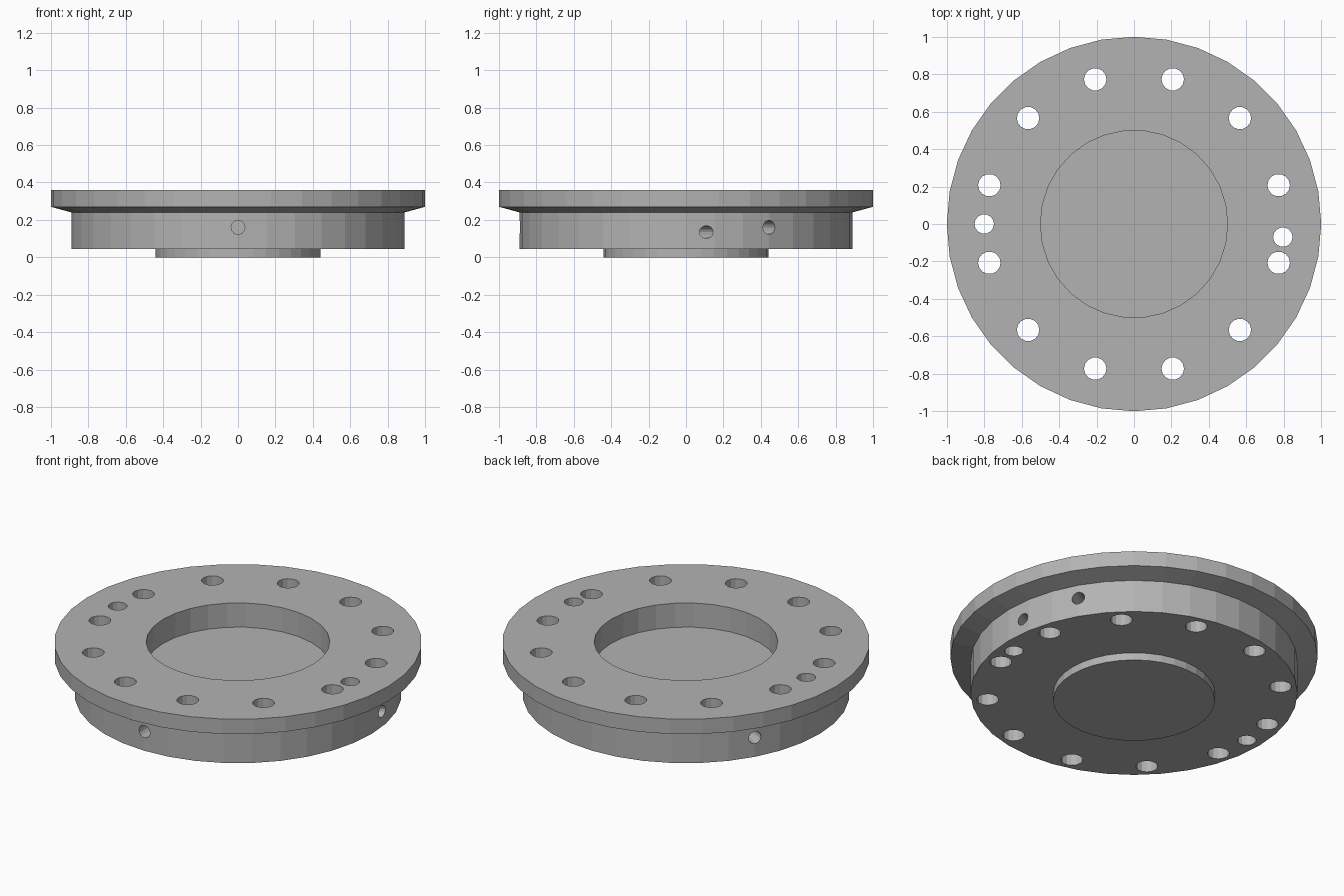
import bpy, bmesh
from math import cos, sin, pi, radians
from mathutils import Vector

cube = bpy.data.objects.get("Cube")
if cube:
    bpy.data.objects.remove(cube, do_unlink=True)

# Single metal colour
metal = bpy.data.materials.new("grey metal")
metal.use_nodes = True
metal.diffuse_color = (0.45, 0.45, 0.45, 1)
metal.node_tree.nodes["Principled BSDF"].inputs["Base Color"].default_value = metal.diffuse_color


def link(name, bm):
    bmesh.ops.recalc_face_normals(bm, faces=bm.faces)
    mesh = bpy.data.meshes.new(name)
    bm.to_mesh(mesh)
    bm.free()
    mesh.materials.append(metal)
    obj = bpy.data.objects.new(name, mesh)
    bpy.context.collection.objects.link(obj)
    return obj


def turned(name, profile, sides):
    """Closed solid of revolution from (radius, height) points."""
    bm = bmesh.new()
    rings = [[bm.verts.new((r * cos(2 * pi * i / sides), r * sin(2 * pi * i / sides), z))
              for i in range(sides)] for r, z in profile]
    for low, high in zip(rings, rings[1:]):
        for i in range(sides):
            j = (i + 1) % sides
            bm.faces.new((low[i], low[j], high[j], high[i]))
    bm.faces.new(rings[0])
    bm.faces.new(rings[-1])
    return link(name, bm)


def drill(start, direction, radius, length, sides=14):
    """Add a drill cylinder running from start along direction."""
    direction = Vector(direction).normalized()
    cutter = turned("drill", [(radius, 0), (radius, length)], sides)
    cutter.location = start
    cutter.rotation_euler = direction.to_track_quat('Z', 'Y').to_euler()
    cutter.hide_render = True
    return cutter


# Flanged body with a stepped boss underneath
body = turned("flanged_body", [(0.44, 0), (0.44, 0.045), (0.89, 0.045),
                               (0.89, 0.24), (1, 0.27), (1, 0.36)], 36)

# Central recess
cutters = [turned("recess_cutter", [(0.5, 0.215), (0.5, 0.5)], 30)]

# Bolt circle
for i in range(12):
    a = radians(15 + 30 * i)
    cutters.append(drill((0.8 * cos(a), 0.8 * sin(a), -0.1), (0, 0, 1), 0.06, 0.6))

# Two smaller locating holes
for x, y in ((-0.8, 0), (0.795, -0.07)):
    cutters.append(drill((x, y, -0.1), (0, 0, 1), 0.052, 0.6))

# Three radial side holes
for degrees in (-90, 30, 150):
    a = radians(degrees)
    out = Vector((cos(a), sin(a), 0))
    cutters.append(drill(out * 0.95 + Vector((0, 0, 0.16)), -out, 0.037, 0.35))

# Slanted side port
slant = Vector((0.87, 0.5, 0))
cutters.append(drill(Vector((0.882, 0.11, 0.135)) + slant * 0.08, -slant, 0.034, 0.24))

# Cut every hole, then drop the cutters
for cutter in cutters:
    cut = body.modifiers.new("cut", 'BOOLEAN')
    cut.operation = 'DIFFERENCE'
    cut.solver = 'EXACT'
    cut.object = cutter
bpy.context.view_layer.update()
graph = bpy.context.evaluated_depsgraph_get()
result = bpy.data.meshes.new_from_object(body.evaluated_get(graph))
body.modifiers.clear()
body.data = result
for cutter in cutters:
    bpy.data.objects.remove(cutter, do_unlink=True)
result.materials.clear()
result.materials.append(metal)
for face in result.polygons:
    face.material_index = 0
